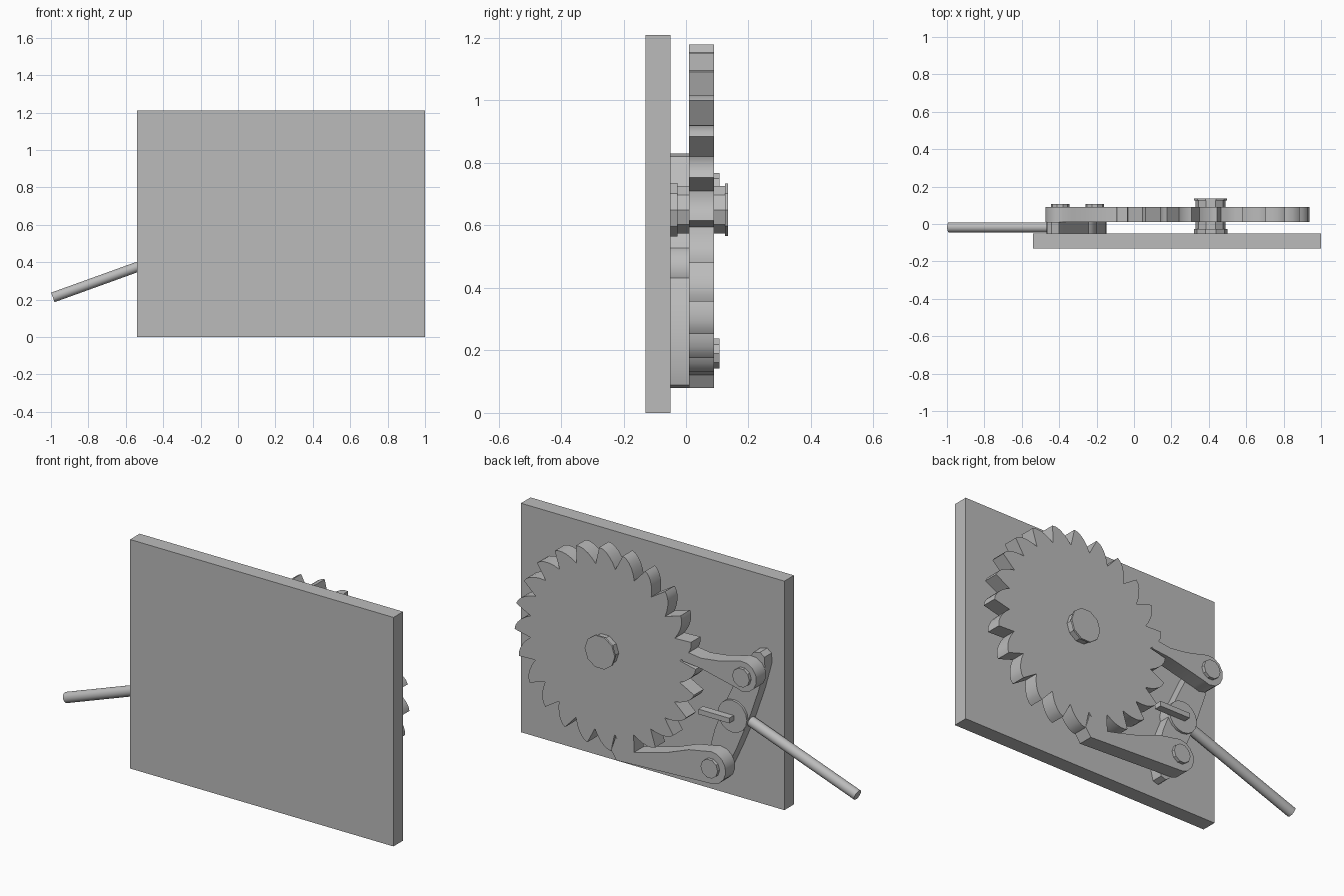
import bpy
import bmesh
from math import sin, cos, pi, radians, atan2
from mathutils import Vector, Matrix

cube = bpy.data.objects.get("Cube")
if cube:
    bpy.data.objects.remove(cube, do_unlink=True)

steel = bpy.data.materials.new("grey steel")
steel.use_nodes = True
GREY = (0.5, 0.5, 0.5, 1)
steel.diffuse_color = GREY
steel.node_tree.nodes["Principled BSDF"].inputs["Base Color"].default_value = GREY


def finish(name, bm, smooth=0):
    bmesh.ops.recalc_face_normals(bm, faces=bm.faces[:])
    mesh = bpy.data.meshes.new(name)
    bm.to_mesh(mesh)
    bm.free()
    mesh.materials.append(steel)
    obj = bpy.data.objects.new(name, mesh)
    bpy.context.collection.objects.link(obj)
    if smooth:
        bpy.ops.object.select_all(action="DESELECT")
        obj.select_set(True)
        bpy.context.view_layer.objects.active = obj
        bpy.ops.object.shade_smooth_by_angle(angle=radians(smooth))
    return obj


def extrude_profile(name, points, y0, y1, smooth=0):
    """Outline in the x-z plane, given thickness from y0 to y1."""
    bm = bmesh.new()
    face = bm.faces.new([bm.verts.new((x, y0, z)) for x, z in points])
    new = bmesh.ops.extrude_face_region(bm, geom=[face], use_keep_orig=True)["geom"]
    verts = [v for v in new if isinstance(v, bmesh.types.BMVert)]
    bmesh.ops.translate(bm, verts=verts, vec=(0, y1 - y0, 0))
    return finish(name, bm, smooth)


def arc(center, r, start, end, steps):
    """Points on an arc, in degrees."""
    out = []
    for i in range(steps + 1):
        a = radians(start + (end - start) * i / steps)
        out.append((center[0] + r * cos(a), center[1] + r * sin(a)))
    return out


def disc(name, center, r, y0, y1, sides, smooth=0):
    return extrude_profile(name, arc(center, r, 0, 360, sides)[:-1], y0, y1, smooth)


def box(name, x0, x1, y0, y1, z0, z1):
    return extrude_profile(name, [(x0, z0), (x1, z0), (x1, z1), (x0, z1)], y0, y1)


AXLE = (0.41, 0.65)
UPPER = (-0.395, 0.72)
LOWER = (-0.21, 0.19)
PIVOT = (-0.286, 0.455)

# Back plate
box("base_plate", -0.54, 1.0, -0.13, -0.05, 0, 1.21)

# Ratchet wheel: steep raked face, then a convex back down to the next root
TEETH, TIP, ROOT, RAKE = 24, 0.53, 0.44, 3.5
STEP = 360 / TEETH
outline = []
for k in range(TEETH):
    tip_angle = 11.3 + k * STEP
    ring = [(tip_angle - RAKE, ROOT)]
    for i in range(5):
        f = i / 5
        ring.append((tip_angle + f * (STEP - RAKE), TIP - (TIP - ROOT) * f ** 1.7))
    for a, r in ring:
        outline.append((AXLE[0] + r * cos(radians(a)), AXLE[1] + r * sin(radians(a))))
extrude_profile("ratchet_wheel", outline, 0.01, 0.09, 25)

# Axle with end flanges
disc("axle", AXLE, 0.08, -0.05, 0.13, 10)
disc("axle_rear_flange", AXLE, 0.09, -0.05, -0.027, 10)
disc("axle_cap", AXLE, 0.088, 0.125, 0.135, 10)

# Pawls: rounded eye at the bolt, arm reaching into a tooth notch
extrude_profile("upper_pawl",
                [(-0.055, 0.765), (-0.15, 0.752), (-0.25, 0.765), (-0.33, 0.785)]
                + arc(UPPER, 0.08, 80, 300, 8)
                + [(-0.153, 0.697), (-0.038, 0.709)], 0.01, 0.09, 30)
extrude_profile("lower_pawl",
                [(0.35, 0.2), (0.25, 0.148), (0.17, 0.168), (0.05, 0.2), (-0.08, 0.25)]
                + arc(LOWER, 0.085, 65, 262, 8)
                + [(0.343, 0.08), (0.374, 0.125)], 0.01, 0.09, 30)

# Pawl bolts
for name, center in (("upper_bolt", UPPER), ("lower_bolt", LOWER)):
    disc(name, center, 0.05, 0.09, 0.107, 10)

# Rocker that carries both pawls
extrude_profile("rocker",
                [(-0.44, 0.83), (-0.465, 0.81), (-0.468, 0.76), (-0.43, 0.62),
                 (-0.375, 0.46), (-0.30, 0.28), (-0.215, 0.1), (-0.19, 0.08),
                 (-0.16, 0.09), (-0.147, 0.14), (-0.15, 0.26), (-0.175, 0.354),
                 (-0.249, 0.539), (-0.32, 0.69), (-0.4, 0.82)], -0.05, 0.01, 30)

# Pivot hub and the small stop bar on it
disc("pivot_hub", PIVOT, 0.085, -0.05, 0.022, 16, 30)
box("stop_bar", -0.295, -0.114, 0.02, 0.06, 0.435, 0.462)

# Round lever reaching from the hub
start = Vector((-0.355, -0.018, 0.441))
end = Vector((-0.99, -0.018, 0.212))
bm = bmesh.new()
bmesh.ops.create_cone(bm, cap_ends=True, segments=20, radius1=0.027, radius2=0.027,
                      depth=(end - start).length)
turn = (end - start).to_track_quat("Z", "Y").to_matrix().to_4x4()
bmesh.ops.transform(bm, matrix=Matrix.Translation((start + end) / 2) @ turn, verts=bm.verts[:])
finish("lever", bm, 30)
